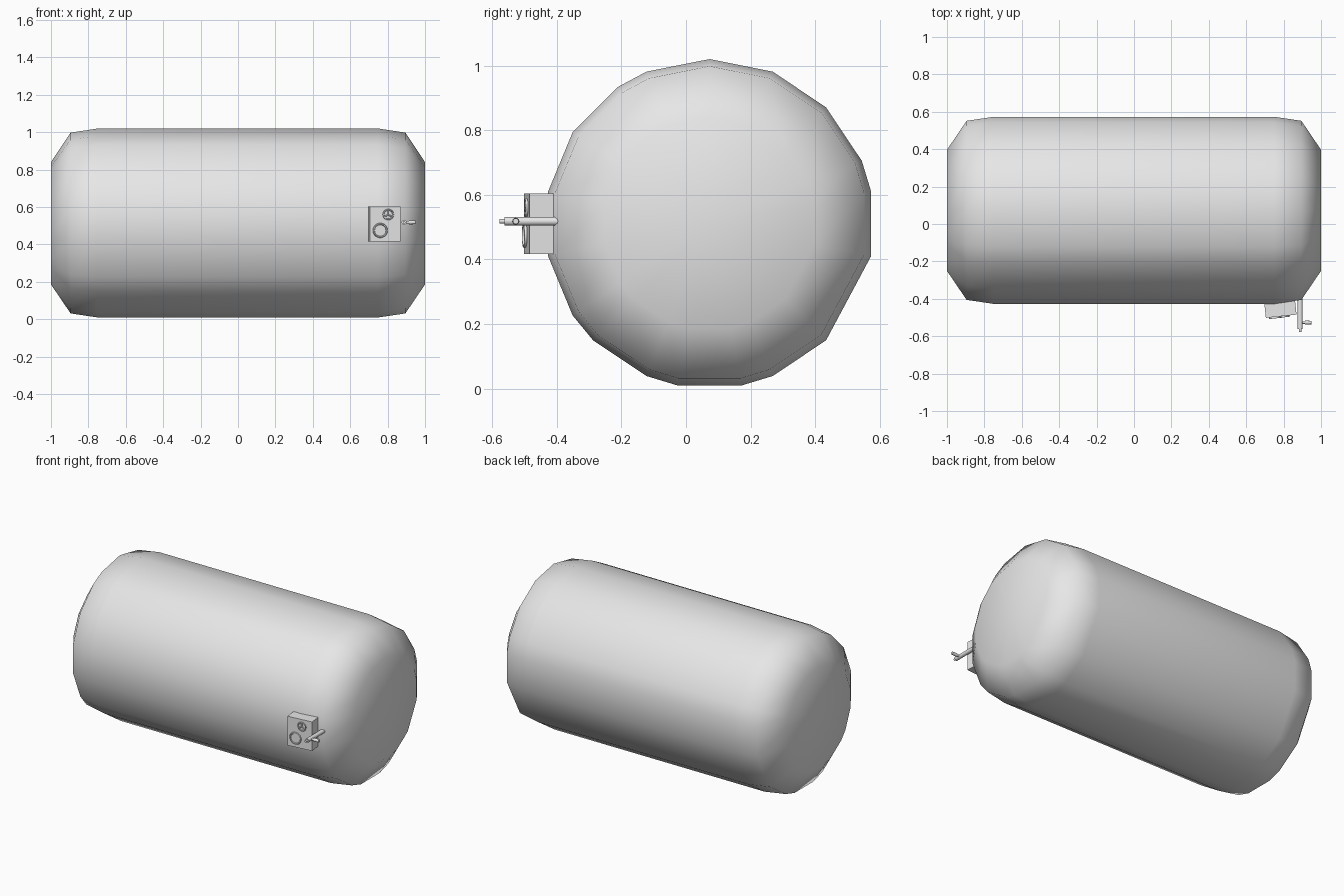
import bpy, bmesh, math
from mathutils import Matrix, Vector

cube = bpy.data.objects.get("Cube")
if cube:
    bpy.data.objects.remove(cube, do_unlink=True)

grey = bpy.data.materials.new("light_grey")
grey.use_nodes = True
grey.diffuse_color = (0.8, 0.8, 0.8, 1)
grey.node_tree.nodes["Principled BSDF"].inputs["Base Color"].default_value = grey.diffuse_color


def finish(name, bm, smooth=None):
    bmesh.ops.recalc_face_normals(bm, faces=bm.faces)
    mesh = bpy.data.meshes.new(name)
    bm.to_mesh(mesh)
    bm.free()
    mesh.materials.append(grey)
    obj = bpy.data.objects.new(name, mesh)
    bpy.context.collection.objects.link(obj)
    if smooth:
        bpy.ops.object.select_all(action="DESELECT")
        obj.select_set(True)
        bpy.context.view_layer.objects.active = obj
        if smooth >= 180:
            bpy.ops.object.shade_smooth()
        else:
            bpy.ops.object.shade_smooth_by_angle(angle=math.radians(smooth))
    return obj


def rod(name, start, end, r1, r2=None, sides=12):
    a, b = Vector(start), Vector(end)
    turn = (b - a).to_track_quat("Z", "Y").to_matrix().to_4x4()
    bm = bmesh.new()
    bmesh.ops.create_cone(bm, cap_ends=True, segments=sides, radius1=r1,
                          radius2=r1 if r2 is None else r2, depth=(b - a).length,
                          matrix=Matrix.Translation((a + b) / 2) @ turn)
    return finish(name, bm, 40)


# Tank: uneven many-sided section swept along x, with domed ends
steps = [0, 2, 4, 6, 7, 9, 12, 14, 15, 17, 18, 20, 21, 23, 25, 27, 29, 30]
stations = [(-1, 0.33), (-0.895, 0.488), (-0.75, 0.51),
            (0.75, 0.51), (0.895, 0.488), (1, 0.33)]
bm = bmesh.new()
rings = []
for x, r in stations:
    angles = [s * math.tau / 32 for s in steps]
    rings.append([bm.verts.new((x, 0.073 + r * math.sin(a), 0.51 + r * math.cos(a)))
                  for a in angles])
n = len(steps)
for one, two in zip(rings, rings[1:]):
    for i in range(n):
        j = (i + 1) % n
        bm.faces.new((one[i], one[j], two[j], two[i]))
for ring, x in ((rings[0], -1), (rings[-1], 1)):
    hub = bm.verts.new((x, 0.073, 0.51))
    for i in range(n):
        bm.faces.new((ring[i], ring[(i + 1) % n], hub))
finish("tank", bm, 180)

# Control box frame: local x across, -y outward, turned slightly to the side
box = Matrix.Translation((0.787, -0.493, 0.51)) @ Matrix.Rotation(math.radians(6), 4, "Z")


def at(x, y, z):
    return box @ Vector((x, y, z))


bm = bmesh.new()
bmesh.ops.create_cube(bm, size=1, matrix=box @ Matrix.Translation((0, 0.04, 0))
                      @ Matrix.Diagonal((0.165, 0.08, 0.188, 1)))
finish("control_box", bm)


def ring(name, x, z, radius, thick):
    bpy.ops.mesh.primitive_torus_add(major_segments=20, minor_segments=6,
                                     major_radius=radius, minor_radius=thick)
    obj = bpy.context.object
    obj.name = name
    obj.data.materials.append(grey)
    obj.matrix_world = box @ Matrix.Translation((x, -0.004, z)) @ Matrix.Rotation(math.pi / 2, 4, "X")
    bpy.ops.object.shade_smooth_by_angle(angle=math.radians(60))


# Gauge
ring("gauge_rim", -0.027, -0.035, 0.035, 0.005)
rod("gauge_face", at(-0.027, 0.002, -0.035), at(-0.027, -0.003, -0.035), 0.033, sides=20)

# Valve wheel with three spokes
wx, wz = 0.016, 0.05
ring("valve_wheel_rim", wx, wz, 0.026, 0.004)
for k in range(3):
    a = math.radians(90 + 120 * k)
    rod("valve_wheel_spoke", at(wx, -0.004, wz),
        at(wx + 0.026 * math.cos(a), -0.004, wz + 0.026 * math.sin(a)), 0.004, sides=6)

# Tap beside the box
rod("tap_pipe", (0.888, -0.385, 0.518), (0.888, -0.562, 0.518), 0.0135)
rod("tap_tip", (0.888, -0.56, 0.518), (0.888, -0.578, 0.518), 0.007)
rod("tap_stem", (0.888, -0.527, 0.518), (0.925, -0.527, 0.518), 0.007)
rod("tap_handle", (0.915, -0.527, 0.518), (0.95, -0.527, 0.518), 0.011, 0.009)
